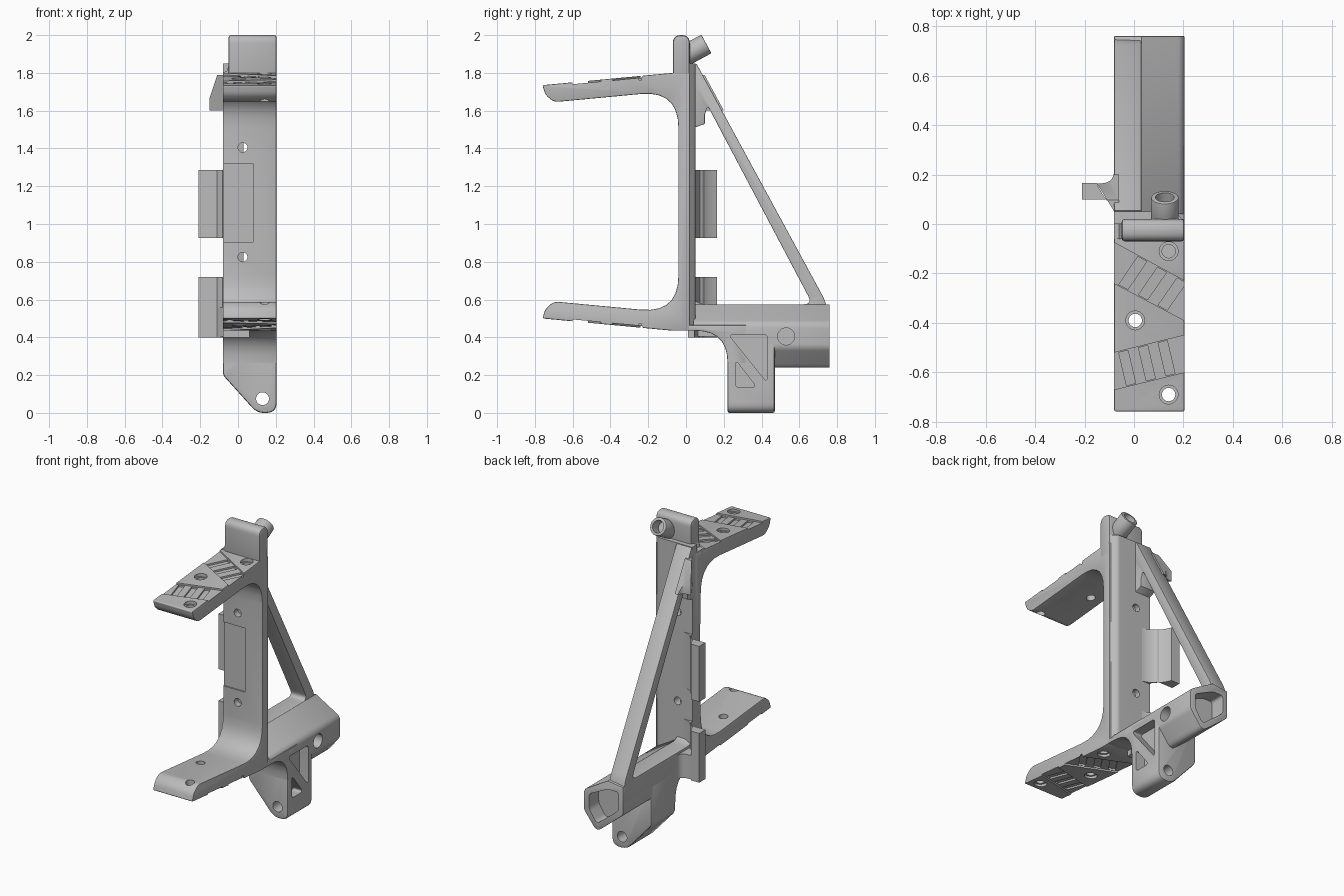
import bpy, bmesh
from mathutils import Vector, Matrix

default_cube = bpy.data.objects.get("Cube")
if default_cube:
    bpy.data.objects.remove(default_cube, do_unlink=True)

LEFT, RIGHT = -0.08, 0.204      # side faces of the bracket
MIRROR = 2.235                  # lower arm height = MIRROR - upper arm height
parts = []

gray = bpy.data.materials.new("plain gray")
gray.use_nodes = True
gray.diffuse_color = (0.5, 0.5, 0.5, 1)
gray.node_tree.nodes["Principled BSDF"].inputs["Base Color"].default_value = gray.diffuse_color


def bake(obj):
    """Turn the modifiers of an object into real geometry."""
    bpy.context.view_layer.update()
    graph = bpy.context.evaluated_depsgraph_get()
    mesh = bpy.data.meshes.new_from_object(obj.evaluated_get(graph))
    obj.modifiers.clear()
    obj.data = mesh


def soften(obj, width, segments=2):
    mod = obj.modifiers.new("soft edges", "BEVEL")
    mod.width, mod.segments, mod.limit_method = width, segments, "ANGLE"
    mod.angle_limit = 0.7
    bake(obj)


def finish(name, bm, keep):
    bmesh.ops.recalc_face_normals(bm, faces=bm.faces)
    mesh = bpy.data.meshes.new(name)
    bm.to_mesh(mesh)
    bm.free()
    obj = bpy.data.objects.new(name, mesh)
    bpy.context.collection.objects.link(obj)
    if keep:
        parts.append(obj)
    else:
        obj.hide_render = True
    return obj


def rounded(points, steps=7):
    """Round each corner given as (a, b, radius) of a closed outline."""
    out = []
    for i, p in enumerate(points):
        c = Vector(p[:2])
        if len(p) < 3:
            out.append(c)
            continue
        a = c + (Vector(points[i - 1][:2]) - c).normalized() * p[2]
        b = c + (Vector(points[(i + 1) % len(points)][:2]) - c).normalized() * p[2]
        for k in range(steps + 1):
            t = k / steps
            out.append(a.lerp(c, t).lerp(c.lerp(b, t), t))
    return out


def prism(name, axis, points, low, high, bevel=0, keep=True):
    """Solid with the given outline, running along an axis."""
    place = {"x": lambda p, t: (t, p[0], p[1]),
             "y": lambda p, t: (p[0], t, p[1]),
             "z": lambda p, t: (p[0], p[1], t)}[axis]
    bm = bmesh.new()
    outline = rounded(points)
    start = [bm.verts.new(place(p, low)) for p in outline]
    end = [bm.verts.new(place(p, high)) for p in outline]
    bm.faces.new(start)
    bm.faces.new(end)
    for i in range(len(outline)):
        bm.faces.new((start[i - 1], start[i], end[i], end[i - 1]))
    obj = finish(name, bm, keep)
    if bevel:
        soften(obj, bevel)
    return obj


def rod(name, end, direction, radius, length, keep=False):
    """Cylinder running back from its end point."""
    d = Vector(direction).normalized()
    bm = bmesh.new()
    turn = d.to_track_quat("Z", "Y").to_matrix().to_4x4()
    bmesh.ops.create_cone(bm, cap_ends=True, segments=32, radius1=radius, radius2=radius, depth=length,
                          matrix=Matrix.Translation(Vector(end) - d * length / 2) @ turn)
    return finish(name, bm, keep)


def cut(targets, cutter):
    for obj in targets:
        mod = obj.modifiers.new("cut", "BOOLEAN")
        mod.operation, mod.solver, mod.object = "DIFFERENCE", "EXACT", cutter
        bake(obj)
    bpy.data.objects.remove(cutter, do_unlink=True)


# Upright with both arms, one C-shaped profile
half = [(0.02, 1.8), (-0.07, 1.8), (-0.76, 1.735, 0.01), (-0.745, 1.685, 0.02), (-0.7, 1.645, 0.03),
        (-0.04, 1.707, 0.2)]
mirrored = [(p[0], MIRROR - p[1], *p[2:]) for p in reversed(half)]
frame = prism("upright_and_arms", "x", half + mirrored, LEFT, RIGHT, 0.01)

# Spine behind the upright, with a sloped edge
spine = prism("spine", "z", [(LEFT, 0), (RIGHT, 0.01), (0.165, 0.05, 0.015), (LEFT, 0.05)], 0.44, 1.85)

# Rounded tab on top
prism("top_tab", "x", [(-0.07, 1.72), (-0.07, 2, 0.044), (0.02, 2, 0.044), (0.02, 1.72)],
      -0.05, RIGHT, 0.012)
prism("tab_shoulder", "y", [(LEFT, 1.76), (LEFT, 1.8), (-0.06, 1.81), (-0.05, 1.84), (0, 1.84), (0, 1.76)],
      -0.06, 0.015)

# Diagonal brace along the flange side, a triangle with a large window
brace = prism("diagonal_brace", "x", [(0, 1.78), (0.02, 1.8), (0.055, 1.85), (0.745, 0.58, 0.05),
                                      (0.76, 0.45), (0, 0.45)], LEFT, 0.03)
window = prism("window_cutter", "x", [(0.016, 0.575, 0.1), (0.67, 0.575, 0.05), (0.115, 1.625, 0.02),
                                      (0.1, 1.58), (0.1, 1.53), (0.016, 1.5)], -0.1, 0.3, keep=False)
cut([brace], window)
soften(brace, 0.018)

# Three curved side flanges, the outer two blended into the brace and block
flanges = {}
for name, low, high in (("upper", 1.51, 1.79), ("middle", 0.925, 1.285), ("lower", 0.4, 0.72)):
    flanges[name] = prism(name + "_flange", "z", [
        (0.06, 0.046), (-0.1, 0.05, 0.11), (-0.15, 0.165), (-0.21, 0.165), (-0.21, 0.1),
        (LEFT, 0.1, 0.045), (LEFT, 0.01), (0.06, 0.01)], low, high)
for name, low, high in (("upper", 1.6, 1.79), ("lower", 0.405, 0.56)):
    flanges[name + "_fillet"] = prism(name + "_flange_fillet", "z", [
        (-0.15, 0.164), (LEFT, 0.165, 0.055), (LEFT, 0.23), (-0.06, 0.23), (-0.06, 0.05), (LEFT, 0.05)],
        low, high)
cut([flanges["upper"], flanges["upper_fillet"]],
    prism("slope_cutter", "x", [(0.06, 1.86), (0.29, 1.435), (0.5, 1.435), (0.5, 1.86)], -0.3, 0.3, keep=False))

# Lower rear block with its sloped top, curved neck and the mounting lug
neck = prism("block_neck", "x", [(0, 0.435), (0.22, 0.435, 0.17), (0.22, 0.26), (0.32, 0.26), (0.32, 0.465),
                                 (0, 0.465)], LEFT, RIGHT, 0.01)
block = prism("rear_block", "y", [(LEFT, 0.56), (LEFT, 0.38, 0.02), (0.11, 0.225, 0.04),
                                  (RIGHT, 0.345, 0.02), (RIGHT, 0.475, 0.03), (0.03, 0.575)], 0.04, 0.76)
cut([block], prism("trim_cutter", "x", [(0, 0.1), (0, 0.45), (0.26, 0.45), (0.26, 0.1)],
                   -0.3, 0.3, keep=False))
soften(block, 0.01)
lug = prism("mounting_lug", "y", [(LEFT, 0.46), (LEFT, 0.2, 0.02), (0.1, 0, 0.04), (RIGHT, 0, 0.055),
                                  (RIGHT, 0.46)], 0.22, 0.47, 0.01)

# Openings in the block and lug
cut([block, brace], prism("end_pocket", "y", [(-0.045, 0.52, 0.02), (-0.045, 0.4, 0.02), (0.11, 0.275, 0.03),
    (0.165, 0.36, 0.02), (0.165, 0.455, 0.02), (0.03, 0.52, 0.02)], 0.66, 0.8, keep=False))
cut([lug], rod("lug_bore", (0.13, 0.6, 0.075), (0, 1, 0), 0.034, 0.5))
cut([block], rod("side_bore", (0.3, 0.53, 0.405), (1, 0, 0), 0.045, 0.2))
for corners in ([(0.225, 0.415, 0.03), (0.43, 0.415, 0.02), (0.43, 0.16, 0.03)],
                [(0.262, 0.28, 0.03), (0.262, 0.135, 0.02), (0.375, 0.135, 0.03)]):
    cut([lug, neck, block], prism("side_pocket", "x", corners, 0.14, 0.3, keep=False))

# Recess and screw holes in the upright
cut([frame], prism("front_recess", "y", [(-0.1, 0.905), (0.08, 0.905), (0.08, 1.32), (-0.1, 1.32)],
                   -0.1, -0.032, keep=False))
for z in (0.825, 1.405):
    cut([frame, spine], rod("screw_hole", (0.025, 0.2, z), (0, 1, 0), 0.025, 0.4))

# Arm holes with wide mouths, the inner ones blind
for x, y, depth in ((0.005, -0.39, 0.3), (0.14, -0.69, 0.3), (0.14, -0.11, 0.2)):
    top = 1.8 + 0.094 * (y + 0.07)
    for z, up in ((top + 0.1, 1), (MIRROR - top - 0.1, -1)):
        cut([frame], rod("arm_hole", (x, y, z), (0, 0, up), 0.027, depth))
        cut([frame], rod("hole_mouth", (x, y, z), (0, 0, up), 0.038, 0.118))


# Grip bands on the outer arm faces: shallow strip with deeper slots
def grip_cut(outline, depth, height, flip):
    tool = prism("grip_cutter", "z", outline, -depth, height, keep=False)
    for v in tool.data.vertices:
        z = v.co.z + 1.8 + 0.094 * (v.co.y + 0.07)
        v.co.z = MIRROR - z if flip else z
    if flip:
        tool.data.flip_normals()
    cut([frame], tool)


def spot(band, t, s):
    """Point at t along a band and s across it."""
    back, front = (a + (b - a) * t for a, b in band)
    return (LEFT + (RIGHT - LEFT) * t, back + (front - back) * s)


bands = ((((-0.075, -0.23), (-0.24, -0.39)), 0.27), (((-0.52, -0.45), (-0.67, -0.6)), -0.11))
for flip in (False, True):
    for band, lean in bands:
        grip_cut([spot(band, t, s) for t, s in ((-0.05, 0), (1.05, 0), (1.05, 1), (-0.05, 1))], 0.01, 0.05, flip)
        for i in range(3):
            s = 0.065 + 0.28 * i + max(0, -lean)
            e = s + 0.13
            grip_cut([spot(band, s + lean, 0.03), spot(band, e + lean, 0.03),
                      spot(band, e, 0.97), spot(band, s, 0.97)], 0.021, 0.03, flip)

# Angled tube at the top
aim = Vector((0, 0.88, 0.475))
mouth = Vector((0.125, 0.108, 1.953))
tube = rod("angled_tube", mouth, aim, 0.056, 0.13, keep=True)
soften(tube, 0.005)
cut([tube], rod("tube_bore", mouth + aim * 0.05, aim, 0.038, 0.12))

# Material and shading
for obj in parts:
    obj.data.materials.clear()
    obj.data.materials.append(gray)
    for poly in obj.data.polygons:
        poly.material_index = 0
    bpy.ops.object.select_all(action="DESELECT")
    obj.select_set(True)
    bpy.context.view_layer.objects.active = obj
    bpy.ops.object.shade_smooth_by_angle(angle=0.6)
